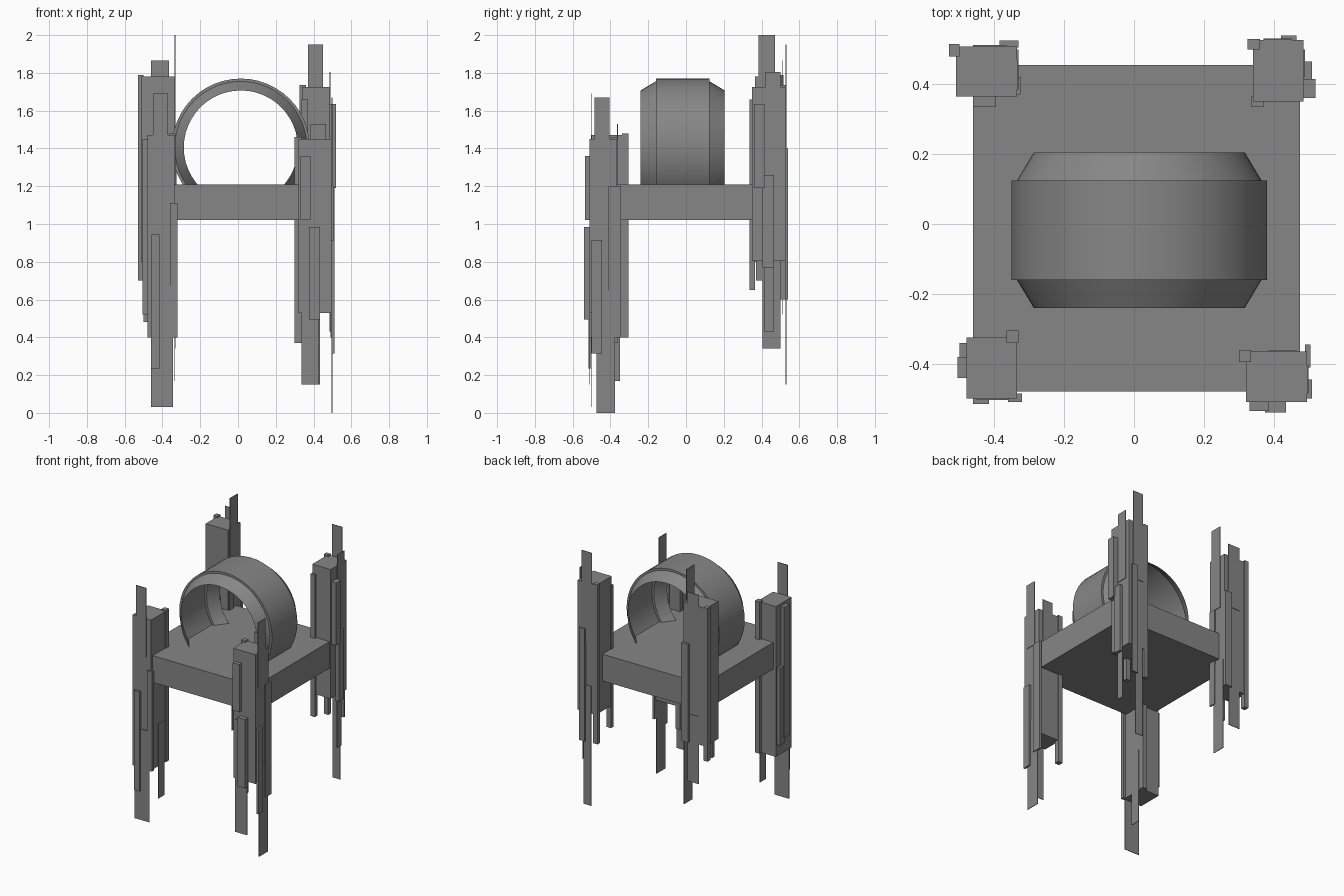
import bpy, bmesh, math
from mathutils import Matrix, Vector

grey = bpy.data.materials.new("mid grey")
grey.diffuse_color = (0.24, 0.24, 0.24, 1)


def finish(name, bm):
    me = bpy.data.meshes.new(name)
    bm.to_mesh(me)
    bm.free()
    me.materials.append(grey)
    ob = bpy.data.objects.new(name, me)
    bpy.context.collection.objects.link(ob)
    return ob


def add_box(bm, x0, x1, y0, y1, z0, z1):
    m = Matrix.Translation(((x0 + x1) / 2, (y0 + y1) / 2, (z0 + z1) / 2))
    m = m @ Matrix.Diagonal((x1 - x0, y1 - y0, z1 - z0, 1))
    bmesh.ops.create_cube(bm, size=1, matrix=m)


T = 0.002  # half thickness of the thin blades


def leg(name, boxes, x_blades, y_blades):
    """boxes: x0,x1,y0,y1,z0,z1; x_blades face x: x,y0,y1,z0,z1; y_blades face y: y,x0,x1,z0,z1"""
    bm = bmesh.new()
    for b in boxes:
        add_box(bm, *b)
    for x, y0, y1, z0, z1 in x_blades:
        add_box(bm, x - T, x + T, y0, y1, z0, z1)
    for y, x0, x1, z0, z1 in y_blades:
        add_box(bm, x0, x1, y - T, y + T, z0, z1)
    finish(name, bm)


# Square platform
bm = bmesh.new()
add_box(bm, -0.46, 0.475, -0.48, 0.455, 1.02, 1.21)
finish("platform", bm)

# Ring: thin open band with a raised middle and tapered rims, half sunk in the platform
profile = [(0.302, -0.24), (0.35, -0.16), (0.365, -0.16),
           (0.365, 0.125), (0.35, 0.125), (0.302, 0.205)]
centre = Vector((0.015, 0, 1.405))
bm = bmesh.new()
vs = [bm.verts.new(centre + Vector((r, y, 0))) for r, y in profile]
es = [bm.edges.new(p) for p in zip(vs, vs[1:])]
bmesh.ops.spin(bm, geom=vs + es, cent=centre, axis=(0, 1, 0),
               angle=2 * math.pi, steps=48, use_merge=True)
bmesh.ops.remove_doubles(bm, verts=bm.verts, dist=1e-4)
bmesh.ops.recalc_face_normals(bm, faces=bm.faces)
bm.faces.ensure_lookup_table()
band = max(bm.faces, key=lambda f: f.calc_center_median().z)
if band.normal.z < 0:
    bmesh.ops.reverse_faces(bm, faces=bm.faces)
ring = finish("ring", bm)
bpy.context.view_layer.objects.active = ring
ring.select_set(True)
bpy.ops.object.shade_smooth_by_angle(angle=math.radians(25))
ring.select_set(False)

# Splintered legs: one main post each, with strips and thin blades
leg("front_left_leg",
    [(-.48, -.335, -.50, -.325, .40, 1.47),
     (-.365, -.33, -.34, -.305, .40, 1.48),
     (-.36, -.32, -.51, -.485, .40, 1.11),
     (-.46, -.415, -.515, -.50, .235, .945),
     (-.505, -.48, -.44, -.38, .52, 1.45),
     (-.50, -.48, -.40, -.34, .48, 1.03)],
    [(-.335, -.42, -.35, .17, .70)],
    [(-.502, -.46, -.345, .03, .675), (-.502, -.45, -.37, 1.2, 1.69)])

leg("front_right_leg",
    [(.32, .495, -.51, -.365, .53, 1.45),
     (.30, .335, -.395, -.36, .37, 1.46),
     (.49, .505, -.41, -.345, .40, 1.20),
     (.495, .51, -.50, -.445, .315, .915),
     (.33, .385, -.535, -.51, 1.02, 1.36),
     (.375, .435, -.54, -.51, .495, .985)],
    [(.497, -.475, -.375, 0, .65), (.497, -.485, -.405, 1.2, 1.67)],
    [(-.512, .335, .43, .15, .95), (-.363, .385, .465, 1.2, 1.53)])

leg("back_right_leg",
    [(.34, .485, .35, .527, .805, 1.725),
     (.325, .36, .50, .53, .60, 1.735),
     (.335, .37, .335, .365, .65, 1.66),
     (.485, .52, .36, .415, 1.19, 1.635),
     (.485, .51, .405, .465, .77, 1.26),
     (.42, .465, .527, .54, .60, 1.40)],
    [(.487, .415, .465, .43, .95), (.487, .42, .50, 1.3, 1.805)],
    [(.529, .37, .45, 1.3, 1.95), (.529, .375, .435, .15, 1.0)])

leg("back_left_leg",
    [(-.51, -.335, .365, .508, .80, 1.78),
     (-.53, -.50, .48, .515, .70, 1.79),
     (-.385, -.33, .505, .525, .80, 1.50),
     (-.46, -.395, .335, .365, .65, 1.30),
     (-.335, -.325, .37, .42, .70, 1.40)],
    [(-.333, .385, .47, 1.4, 2.0), (-.333, .405, .50, .34, 1.0)],
    [(.51, -.46, -.365, 1.4, 1.865), (.51, -.46, -.37, .52, 1.0)])
